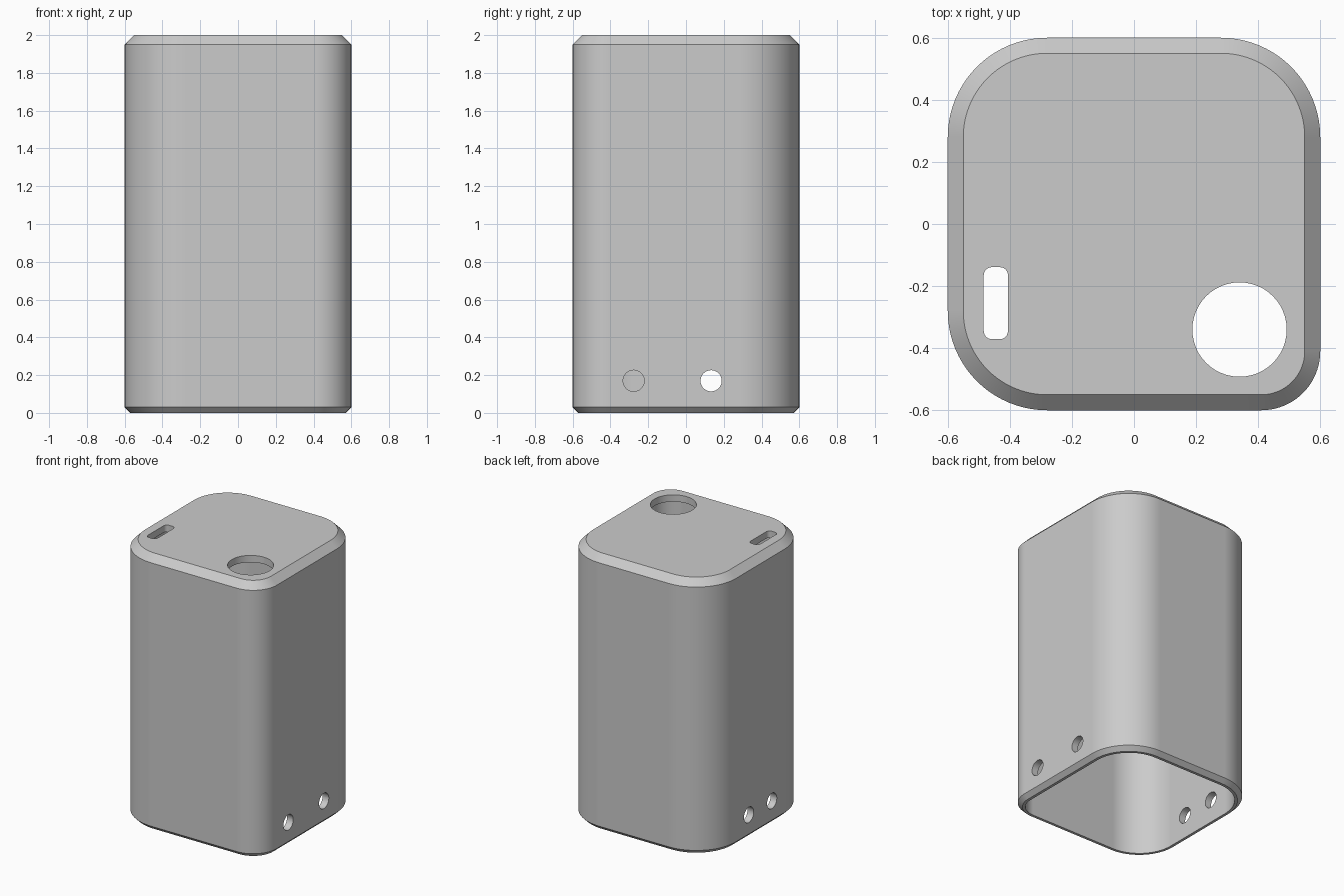
import bpy, bmesh
from math import sin, cos, pi, radians
from mathutils import Matrix

HALF, TOP, WALL = 0.60, 2.0, 0.05
TOP_CHAMFER, BASE_CHAMFER = 0.05, 0.03
STEPS = 20

cube = bpy.data.objects.get("Cube")
if cube:
    bpy.data.objects.remove(cube, do_unlink=True)

grey = bpy.data.materials.new("light_grey")
grey.use_nodes = True
colour = (0.6, 0.6, 0.6, 1)
grey.diffuse_color = colour
grey.node_tree.nodes["Principled BSDF"].inputs["Base Color"].default_value = colour


def rounded_rect(hx, hy, radii, steps):
    """Counter-clockwise outline; radii start at the +x +y corner."""
    points = []
    corners = ((1, 1), (-1, 1), (-1, -1), (1, -1))
    for i, ((sx, sy), r) in enumerate(zip(corners, radii)):
        for k in range(steps + 1):
            a = pi / 2 * (i + k / steps)
            points.append((sx * (hx - r) + r * cos(a), sy * (hy - r) + r * sin(a)))
    return points


def loft(name, sections):
    """Closed solid through (outline, height) sections."""
    bm = bmesh.new()
    rings = [[bm.verts.new((x, y, z)) for x, y in outline] for outline, z in sections]
    for low, high in zip(rings, rings[1:]):
        for i in range(len(low)):
            j = (i + 1) % len(low)
            bm.faces.new((low[i], low[j], high[j], high[i]))
    bm.faces.new(rings[0][::-1])
    bm.faces.new(rings[-1])
    mesh = bpy.data.meshes.new(name)
    bm.to_mesh(mesh)
    bm.free()
    mesh.materials.append(grey)
    obj = bpy.data.objects.new(name, mesh)
    bpy.context.collection.objects.link(obj)
    return obj


def body_outline(inset):
    # the front corner beside the round opening is tighter than the others
    radii = [r - inset for r in (0.32, 0.32, 0.32, 0.19)]
    return rounded_rect(HALF - inset, HALF - inset, radii, STEPS)


def cylinder(name, radius, length):
    circle = rounded_rect(radius, radius, [radius - 1e-4] * 4, 12)
    return loft(name, [(circle, -length / 2), (circle, length / 2)])


# Outer body with chamfered top and base
body = loft("housing", [
    (body_outline(BASE_CHAMFER), 0),
    (body_outline(0), BASE_CHAMFER),
    (body_outline(0), TOP - TOP_CHAMFER),
    (body_outline(TOP_CHAMFER), TOP),
])

# Cavity, open at the base
cavity = loft("cavity_cutter", [(body_outline(WALL), -0.1), (body_outline(WALL), TOP - WALL)])
cutters = [cavity]

# Round opening and slot in the top
opening = cylinder("round_opening_cutter", 0.152, 0.4)
opening.location = (0.34, -0.34, TOP)
slot_outline = rounded_rect(0.039, 0.116, [0.026] * 4, 6)
slot = loft("slot_cutter", [(slot_outline, -0.2), (slot_outline, 0.2)])
slot.location = (-0.445, -0.255, TOP)
cutters += [opening, slot]

# Small holes through the two side walls
for side, y in ((1, -0.277), (1, 0.133), (-1, -0.133), (-1, 0.133)):
    hole = cylinder("side_hole_cutter", 0.056, 0.3)
    hole.matrix_world = Matrix.Translation((side * HALF, y, 0.17)) @ Matrix.Rotation(pi / 2, 4, 'Y')
    cutters.append(hole)

for cutter in cutters:
    cutter.hide_render = True
    mod = body.modifiers.new(cutter.name, 'BOOLEAN')
    mod.operation, mod.solver, mod.object = 'DIFFERENCE', 'EXACT', cutter

# Bake the cuts and discard the cutters
bpy.context.view_layer.update()
graph = bpy.context.evaluated_depsgraph_get()
body_mesh = bpy.data.meshes.new_from_object(body.evaluated_get(graph))
body.modifiers.clear()
body.data = body_mesh
for cutter in cutters:
    bpy.data.objects.remove(cutter, do_unlink=True)

# Smooth rounded corners, crisp chamfers
bpy.ops.object.select_all(action='DESELECT')
body.select_set(True)
bpy.context.view_layer.objects.active = body
bpy.ops.object.shade_smooth_by_angle(angle=radians(30))
body.modifiers.new("weighted_normals", 'WEIGHTED_NORMAL').keep_sharp = True
